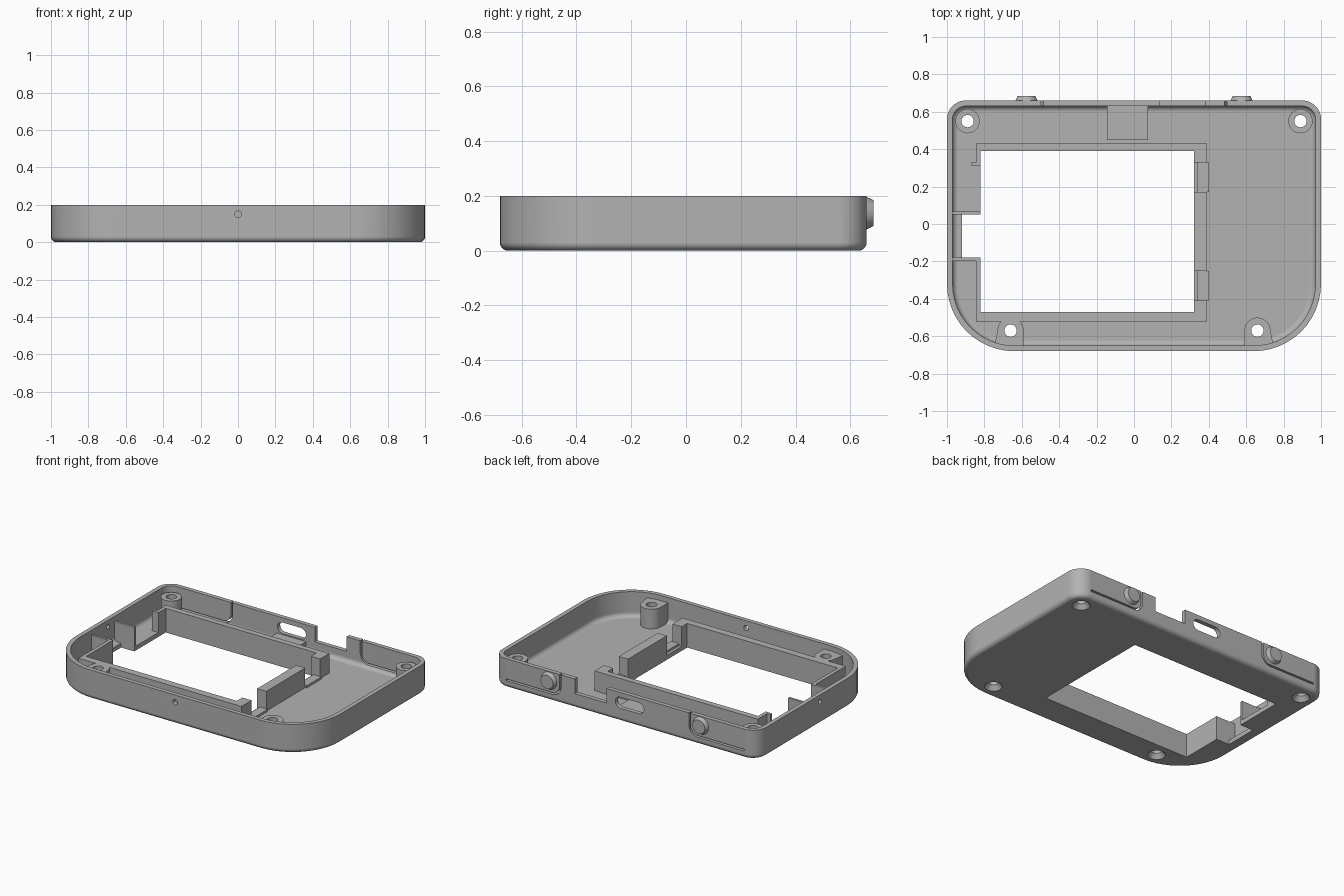
import bpy, bmesh
from math import sin, cos, pi
from mathutils import Matrix, Vector

cube = bpy.data.objects.get("Cube")
if cube:
    bpy.data.objects.remove(cube, do_unlink=True)

grey = bpy.data.materials.new("grey plastic")
grey.use_nodes = True
colour = (0.45, 0.45, 0.45, 1)
grey.diffuse_color = colour
grey.node_tree.nodes["Principled BSDF"].inputs["Base Color"].default_value = colour

TOP, LEDGE, FLOOR, WALL = 0.2, 0.165, 0.03, 0.03
SCREWS = {"back_left": (0.89, 0.55), "back_right": (-0.89, 0.55),
          "front_left": (0.66, -0.57), "front_right": (-0.66, -0.57)}


def finish(bm, name):
    bmesh.ops.recalc_face_normals(bm, faces=bm.faces)
    me = bpy.data.meshes.new(name)
    bm.to_mesh(me)
    bm.free()
    me.materials.append(grey)
    ob = bpy.data.objects.new(name, me)
    bpy.context.collection.objects.link(ob)
    return ob


def loft(name, rings):
    """Skin a stack of equal-length rings and cap both ends."""
    bm = bmesh.new()
    loops = [[bm.verts.new(p) for p in ring] for ring in rings]
    n = len(loops[0])
    for a, b in zip(loops, loops[1:]):
        for i in range(n):
            j = (i + 1) % n
            bm.faces.new((a[i], a[j], b[j], b[i]))
    bm.faces.new(loops[0])
    bm.faces.new(loops[-1])
    return finish(bm, name)


def box(name, x0, x1, y0, y1, z0, z1):
    bm = bmesh.new()
    bmesh.ops.create_cube(bm, size=1)
    bmesh.ops.scale(bm, vec=(x1 - x0, y1 - y0, z1 - z0), verts=bm.verts)
    bmesh.ops.translate(bm, vec=((x0 + x1) / 2, (y0 + y1) / 2, (z0 + z1) / 2), verts=bm.verts)
    return finish(bm, name)


def rod(name, start, end, r0, r1=None, segments=32):
    """Cylinder or cone between two points."""
    start, end = Vector(start), Vector(end)
    axis = end - start
    turn = axis.to_track_quat('Z', 'Y').to_matrix().to_4x4()
    bm = bmesh.new()
    bmesh.ops.create_cone(bm, cap_ends=True, segments=segments, radius1=r0,
                          radius2=r0 if r1 is None else r1, depth=axis.length,
                          matrix=Matrix.Translation((start + end) / 2) @ turn)
    return finish(bm, name)


def arc(cx, cy, r, a0, a1, n=12):
    return [(cx + r * cos(a0 + (a1 - a0) * i / n), cy + r * sin(a0 + (a1 - a0) * i / n))
            for i in range(n + 1)]


def cut(targets, cutter):
    for ob in targets:
        mod = ob.modifiers.new("cut", 'BOOLEAN')
        mod.operation, mod.solver, mod.object = 'DIFFERENCE', 'EXACT', cutter
        bpy.context.view_layer.objects.active = ob
        bpy.ops.object.modifier_apply(modifier=mod.name)
    bpy.data.objects.remove(cutter, do_unlink=True)


def outline(inset, z):
    """Case outline with wide front corners and tight back corners."""
    pts = []
    for sx, y, r, a in ((1, 0.66, 0.1, 0), (-1, 0.66, 0.1, pi / 2),
                        (-1, -0.68, 0.36, pi), (1, -0.68, 0.36, 1.5 * pi)):
        cy = y - r if y > 0 else y + r
        pts += arc(sx * (1 - r), cy, r - inset, a, a + pi / 2)
    return [(x, y, z) for x, y in pts]


# Tray with rounded bottom edge and filleted inside floor
quarter = [i * pi / 10 for i in range(6)]
R = 0.03
rings = [outline(R - R * sin(a), R - R * cos(a)) for a in quarter]
rings += [outline(0, TOP), outline(WALL, TOP)]
rings += [outline(WALL + R - R * cos(a), FLOOR + R - R * sin(a)) for a in quarter]
shell = loft("case_tray", rings)

# Window and side opening in the floor
cut([shell], box("cutter", -0.82, 0.32, -0.47, 0.39, -0.1, 0.1))
cut([shell], box("cutter", -0.92, -0.8, -0.18, 0.05, -0.1, 0.1))

# Connector notch and rounded port in the back wall
cut([shell], box("cutter", 0.14, 0.38, 0.6, 0.7, 0.1, 0.3))
port = arc(0.035, 0.13, 0.038, -pi / 2, pi / 2) + arc(-0.105, 0.13, 0.038, pi / 2, 1.5 * pi)
cut([shell], loft("cutter", [[(x, y, z) for x, z in port] for y in (0.59, 0.7)]))

# Flexible button tabs: curved slits, and the buttons themselves
slit = ([(0.9, 0.05)] + arc(0.55, 0.116, 0.066, 1.5 * pi, pi) + [(0.484, 0.25), (0.496, 0.25)]
        + arc(0.55, 0.116, 0.054, pi, 1.5 * pi) + [(0.9, 0.062)])
for side, s in (("left", 1), ("right", -1)):
    cut([shell], loft("cutter", [[(s * x, y, z) for x, z in slit] for y in (0.605, 0.7)]))
    rod(side + "_button_stem", (s * 0.575, 0.635, 0.137), (s * 0.575, 0.664, 0.137), 0.05)
    rod(side + "_button", (s * 0.575, 0.66, 0.137), (s * 0.575, 0.685, 0.137), 0.059, 0.047)

# Pin holes in the front and right walls
cut([shell], rod("cutter", (0, -0.75, 0.15), (0, -0.6, 0.15), 0.018))
cut([shell], rod("cutter", (-1.05, -0.02, 0.155), (-0.93, -0.02, 0.155), 0.015))

# Screw bosses: round at the back, arched into the wall at the front
for name, (x, y) in SCREWS.items():
    if y > 0:
        boss = rod(name + "_screw_boss", (x, y, 0.02), (x, y, LEDGE), 0.065)
    else:
        s = 1 if x > 0 else -1
        arch = arc(0.66, y, 0.07, 0, pi) + [(0.59, -0.66), (0.745, -0.65)]
        boss = loft(name + "_screw_boss", [[(s * px, py, z) for px, py in arch]
                                           for z in (0.02, LEDGE)])
    cut([shell, boss], rod("cutter", (x, y, -0.1), (x, y, 0.3), 0.033))
    cut([shell, boss], rod("cutter", (x, y, -0.005), (x, y, 0.035), 0.06, 0.03))

# Screen frame standing around the window
base = 0.02
box("frame_back", -0.845, 0.39, 0.39, 0.43, base, LEDGE)
box("frame_front", -0.845, 0.39, -0.52, -0.47, base, LEDGE)
for i, (y0, y1) in enumerate(((-0.5, -0.41), (-0.25, 0.17), (0.33, 0.41))):
    box("frame_left_%d" % i, 0.32, 0.39, y0, y1, base, LEDGE)
for i, y in enumerate((-0.41, 0.17)):
    box("clip_sill_%d" % i, 0.34, 0.4, y, y + 0.16, base, 0.045)
box("frame_right_front", -0.845, -0.82, -0.5, -0.195, base, LEDGE)
box("frame_right_back", -0.845, -0.82, 0.31, 0.41, base, LEDGE)
box("frame_right_foot", -0.87, -0.83, 0.31, 0.33, base, LEDGE)

# Plates beside the side opening, and the port support block
box("opening_plate_front", -0.975, -0.82, -0.197, -0.18, base, LEDGE)
box("opening_plate_back", -0.975, -0.82, 0.05, 0.067, base, LEDGE)
box("port_support", -0.145, 0.075, 0.45, 0.64, base, 0.085)

# Smooth curved faces, keep edges crisp
bpy.ops.object.select_all(action='DESELECT')
for ob in bpy.context.scene.objects:
    if ob.type == 'MESH' and grey.name in ob.data.materials:
        ob.select_set(True)
bpy.context.view_layer.objects.active = shell
bpy.ops.object.shade_smooth_by_angle(angle=pi / 6)
weighted = shell.modifiers.new("weighted normals", 'WEIGHTED_NORMAL')
weighted.keep_sharp = True
